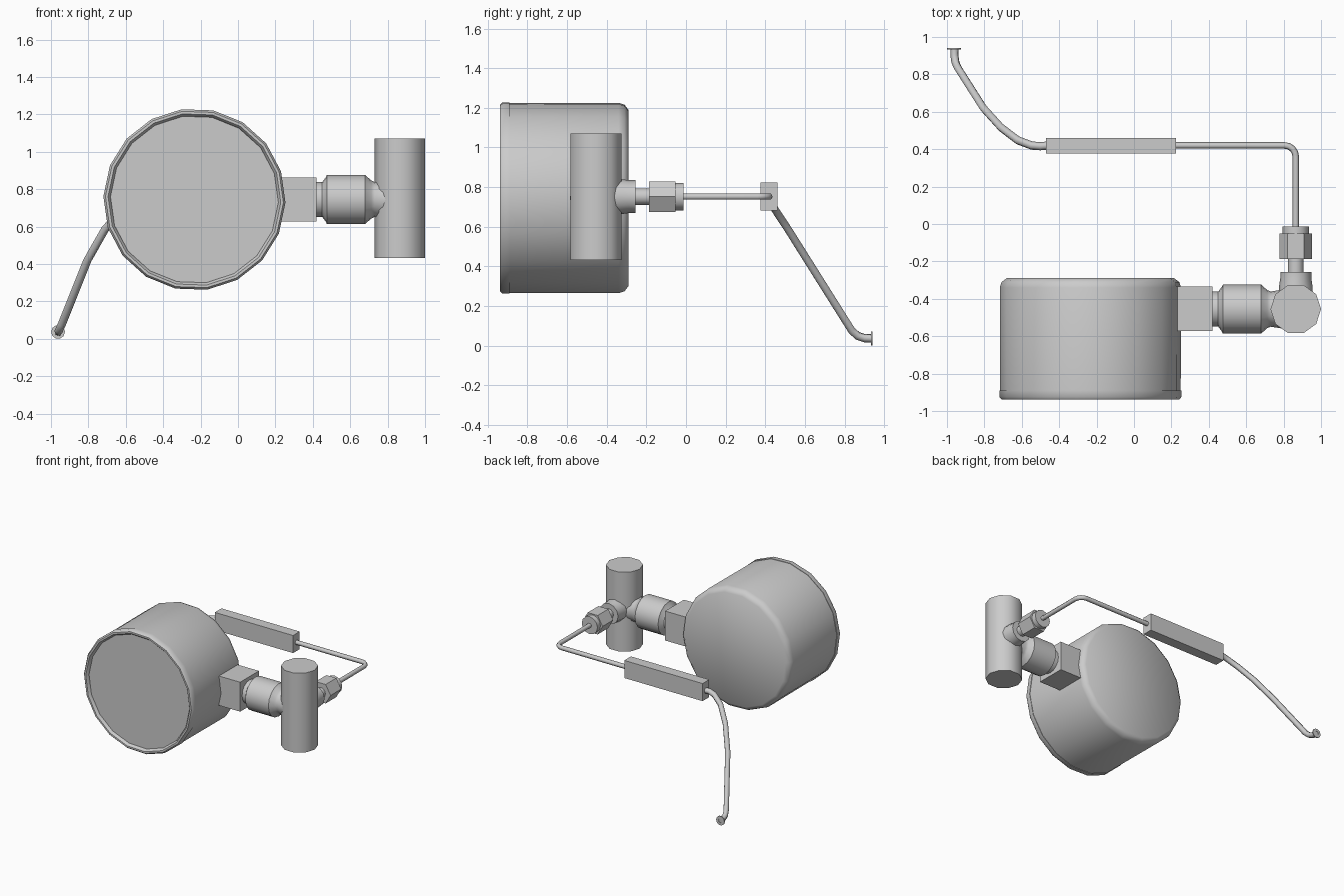
import bpy, bmesh, math
from mathutils import Vector, Matrix

if "Cube" in bpy.data.objects:
    bpy.data.objects.remove(bpy.data.objects["Cube"])

AXES = {'X': Matrix.Rotation(math.pi / 2, 4, 'Y'),
        'Y': Matrix.Rotation(-math.pi / 2, 4, 'X'),
        'Z': Matrix.Identity(4)}


def finish(name, bm, angle=None):
    bmesh.ops.recalc_face_normals(bm, faces=bm.faces)
    me = bpy.data.meshes.new(name)
    bm.to_mesh(me)
    bm.free()
    ob = bpy.data.objects.new(name, me)
    bpy.context.collection.objects.link(ob)
    if angle is not None:
        bpy.ops.object.select_all(action='DESELECT')
        ob.select_set(True)
        bpy.context.view_layer.objects.active = ob
        bpy.ops.object.shade_smooth_by_angle(angle=math.radians(angle))
    return ob


def lathe(name, axis, center, profile, sides, turn=0, angle=40):
    """Solid of revolution: profile holds (position along axis, radius)."""
    bm = bmesh.new()
    m = Matrix.Translation(center) @ AXES[axis]
    rings = []
    for t, r in profile:
        a0 = math.radians(turn)
        rings.append([bm.verts.new(m @ Vector((r * math.cos(a0 + i * math.tau / sides),
                                               r * math.sin(a0 + i * math.tau / sides), t)))
                      for i in range(sides)])
    for a, b in zip(rings, rings[1:]):
        for i in range(sides):
            j = (i + 1) % sides
            bm.faces.new((a[i], a[j], b[j], b[i]))
    bm.faces.new(rings[0])
    bm.faces.new(rings[-1])
    return finish(name, bm, angle)


def box(name, lo, hi):
    bm = bmesh.new()
    bmesh.ops.create_cube(bm, size=1)
    lo, hi = Vector(lo), Vector(hi)
    for v in bm.verts:
        v.co = (lo + hi) / 2 + v.co * (hi - lo)
    return finish(name, bm)


def tube(name, points, radius):
    cu = bpy.data.curves.new(name, 'CURVE')
    cu.dimensions = '3D'
    cu.bevel_depth = radius
    cu.bevel_resolution = 1
    cu.use_fill_caps = True
    sp = cu.splines.new('POLY')
    sp.points.add(len(points) - 1)
    for p, c in zip(sp.points, points):
        p.co = (*c, 1)
    sp.use_smooth = True
    ob = bpy.data.objects.new(name, cu)
    bpy.context.collection.objects.link(ob)
    return ob


GX, GZ = -0.233, 0.745      # gauge axis
FX, FY, FZ = 0.865, -0.455, 0.752  # valve axis

# Round housing with softened back edge
lathe("gauge_housing", 'Y', (GX, 0, GZ),
      [(-0.895, 0.483), (-0.34, 0.485), (-0.31, 0.475), (-0.29, 0.448)], 18, 2, 50)
# Front bezel ring with slightly recessed dial
lathe("gauge_bezel_and_dial", 'Y', (GX, 0, GZ),
      [(-0.89, 0.487), (-0.925, 0.487), (-0.938, 0.476), (-0.938, 0.462),
       (-0.925, 0.451), (-0.915, 0.449)], 18, 2, 50)

# Side block, union collar and neck
box("gauge_side_block", (0.19, -0.573, 0.627), (0.42, -0.335, 0.863))
lathe("union_collar", 'X', (0, FY, 0.745),
      [(0.40, 0.093), (0.45, 0.093), (0.47, 0.12), (0.475, 0.131), (0.68, 0.131),
       (0.712, 0.102), (0.73, 0.094), (0.80, 0.105)], 16)

# Vertical cylinder and its rear branch
lathe("valve_cylinder", 'Z', (FX, FY, 0), [(0.433, 0.135), (1.07, 0.135)], 10)
lathe("rear_branch", 'Y', (FX, 0, FZ),
      [(-0.42, 0.092), (-0.33, 0.089), (-0.29, 0.083), (-0.256, 0.083)], 12)

# Compression fitting
lathe("fitting_stem", 'Y', (FX, 0, FZ), [(-0.27, 0.042), (-0.17, 0.042)], 12)
lathe("hex_nut", 'Y', (FX, 0, FZ), [(-0.187, 0.088), (-0.052, 0.088)], 6, 0, 20)
lathe("nut_collar", 'Y', (FX, 0, FZ), [(-0.055, 0.07), (-0.013, 0.07)], 12)

# Thin tube with rounded corner
corner = [(FX - 0.06 + 0.06 * math.cos(a), 0.36 + 0.06 * math.sin(a), FZ)
          for a in (math.radians(d) for d in (0, 22, 45, 68, 90))]
tube("capillary_tube", [(FX, -0.03, FZ)] + corner + [(0.21, 0.42, FZ)], 0.0175)

# Rectangular bar
box("tube_holder_bar", (-0.47, 0.377, 0.682), (0.225, 0.461, 0.823))

# Thicker bent tail tube
tube("tail_tube", [(-0.45, 0.42, 0.752), (-0.50, 0.416, 0.752), (-0.545, 0.419, 0.738),
                   (-0.62, 0.447, 0.69), (-0.71, 0.515, 0.587), (-0.805, 0.62, 0.42),
                   (-0.942, 0.835, 0.078), (-0.955, 0.865, 0.05), (-0.96, 0.90, 0.038),
                   (-0.96, 0.938, 0.037)], 0.022)
# End flange with a shallow bore
lathe("tail_flange", 'Y', (-0.962, 0, 0.037),
      [(0.932, 0.022), (0.932, 0.037), (0.94, 0.037), (0.94, 0.016), (0.925, 0.016)], 10)
